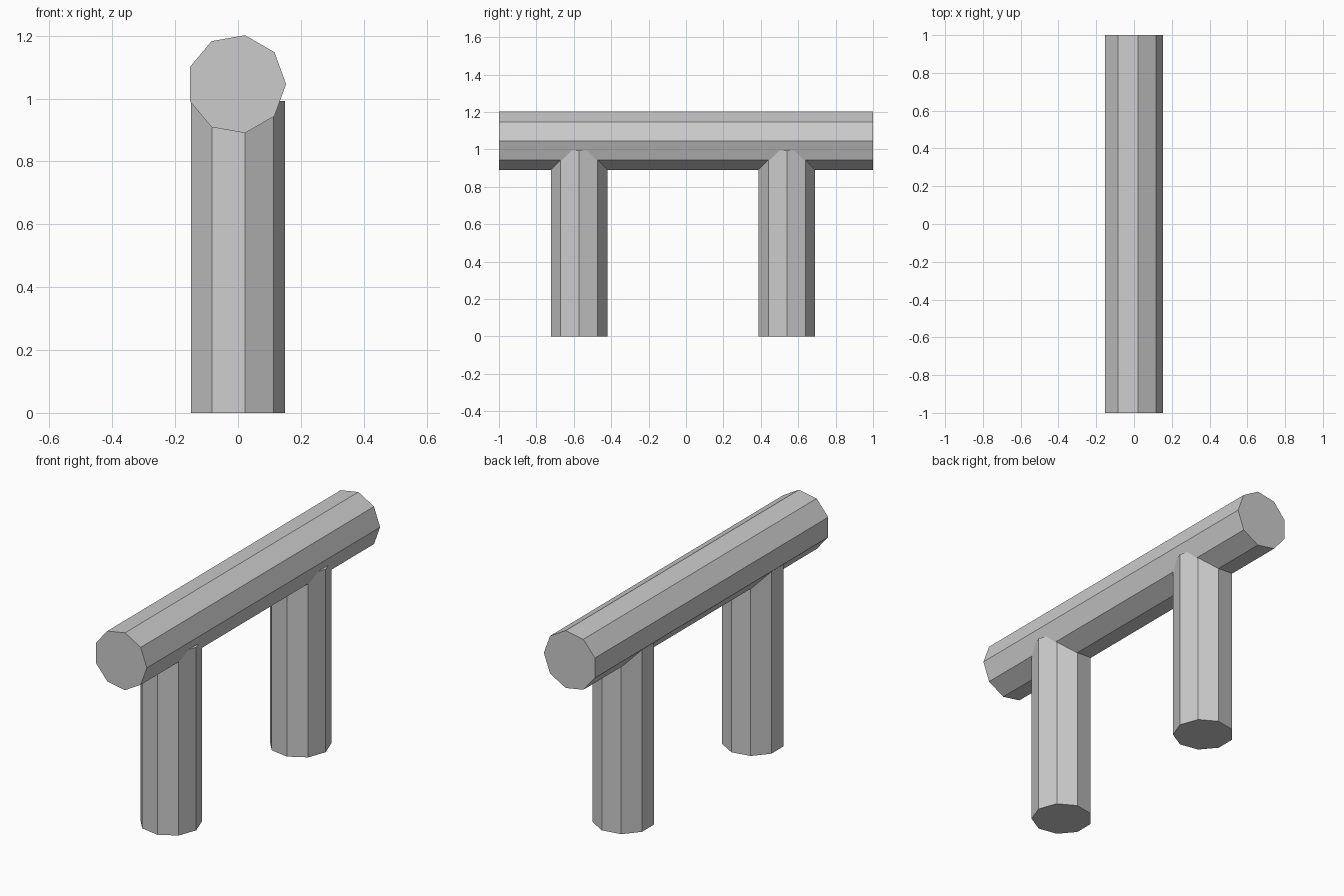
import bpy, bmesh
from math import cos, sin, tau
from mathutils import Vector

if "Cube" in bpy.data.objects:
    bpy.data.objects.remove(bpy.data.objects["Cube"])

SIDES = 9


def log(name, start, axis, side, radius):
    """Nine-sided prism; one corner points to +x, 'side' is the other cross-section axis."""
    bm = bmesh.new()
    start, axis, side = Vector(start), Vector(axis), Vector(side)
    ring = [start + Vector((1, 0, 0)) * radius * cos(tau * i / SIDES)
            + side * radius * sin(tau * i / SIDES) for i in range(SIDES)]
    cap = bm.faces.new([bm.verts.new(p) for p in ring])
    ext = bmesh.ops.extrude_face_region(bm, geom=[cap], use_keep_orig=True)
    moved = [g for g in ext["geom"] if isinstance(g, bmesh.types.BMVert)]
    bmesh.ops.translate(bm, verts=moved, vec=axis)
    bmesh.ops.recalc_face_normals(bm, faces=bm.faces)
    mesh = bpy.data.meshes.new(name)
    bm.to_mesh(mesh)
    bm.free()
    obj = bpy.data.objects.new(name, mesh)
    bpy.context.collection.objects.link(obj)
    return obj


# Horizontal beam along y
log("beam", (-0.005, -1, 1.046), (0, 2, 0), (0, 0, 1), 0.158)

# Two upright posts sunk into the beam
for name, y in (("front_post", -0.571), ("back_post", 0.539)):
    log(name, (-0.005, y, 0), (0, 0, 0.993), (0, 1, 0), 0.154)
